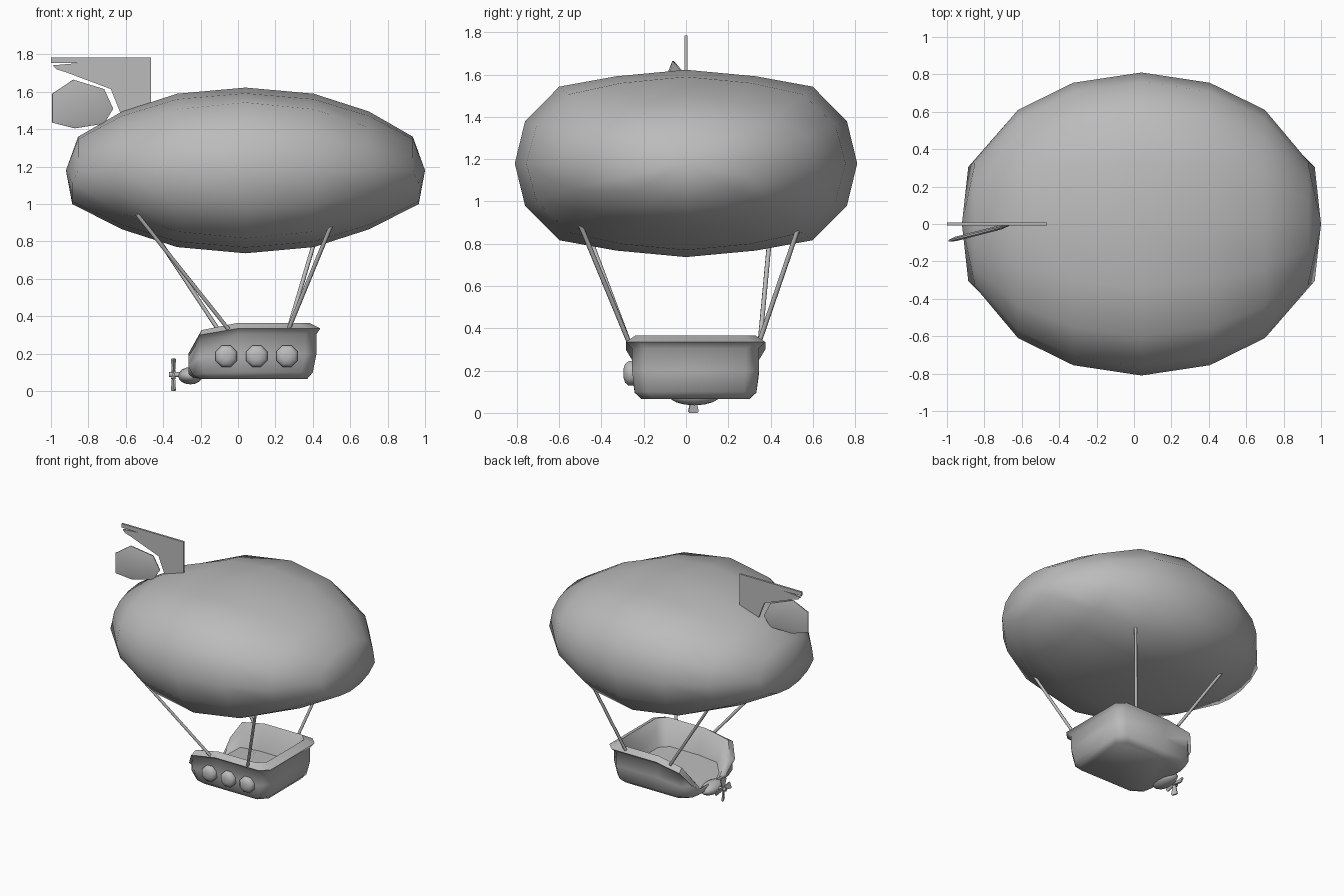
import bpy, bmesh, math
from mathutils import Vector, Matrix

if "Cube" in bpy.data.objects:
    bpy.data.objects.remove(bpy.data.objects["Cube"])

grey = bpy.data.materials.new("plain_grey")
grey.diffuse_color = (0.5, 0.5, 0.5, 1)
grey.use_nodes = True
grey.node_tree.nodes["Principled BSDF"].inputs["Base Color"].default_value = grey.diffuse_color


def finish(name, bm, angle=None):
    """Turn a bmesh into an object, smooth up to the given angle."""
    bmesh.ops.recalc_face_normals(bm, faces=bm.faces[:])
    mesh = bpy.data.meshes.new(name)
    bm.to_mesh(mesh)
    bm.free()
    mesh.materials.append(grey)
    obj = bpy.data.objects.new(name, mesh)
    bpy.context.collection.objects.link(obj)
    if angle:
        bpy.ops.object.select_all(action='DESELECT')
        obj.select_set(True)
        bpy.context.view_layer.objects.active = obj
        bpy.ops.object.shade_smooth_by_angle(angle=math.radians(angle))
    return obj


def loft(name, rings, angle):
    """Skin a list of closed loops and close both ends."""
    bm = bmesh.new()
    loops = [[bm.verts.new(p) for p in ring] for ring in rings]
    n = len(loops[0])
    for a, b in zip(loops, loops[1:]):
        for i in range(n):
            j = (i + 1) % n
            bm.faces.new((a[i], a[j], b[j], b[i]))
    for end in (loops[0], loops[-1]):
        bm.faces.new(end)
    bmesh.ops.remove_doubles(bm, verts=bm.verts[:], dist=1e-5)
    return finish(name, bm, angle)


def prism(name, outline, y0, y1, matrix=Matrix(), angle=None):
    """Extrude an x-z outline from y0 to y1."""
    bm = bmesh.new()
    face = bm.faces.new([bm.verts.new((x, y0, z)) for x, z in outline])
    ext = bmesh.ops.extrude_face_region(bm, geom=[face])
    moved = [v for v in ext['geom'] if isinstance(v, bmesh.types.BMVert)]
    bmesh.ops.translate(bm, vec=(0, y1 - y0, 0), verts=moved)
    bm.transform(matrix)
    return finish(name, bm, angle)


def rod(name, a, b, r, sides=8):
    a, b = Vector(a), Vector(b)
    d = b - a
    bm = bmesh.new()
    m = Matrix.Translation((a + b) / 2) @ d.to_track_quat('Z', 'Y').to_matrix().to_4x4()
    bmesh.ops.create_cone(bm, cap_ends=True, segments=sides, radius1=r, radius2=r,
                          depth=d.length, matrix=m)
    return finish(name, bm, 50)


# Balloon envelope: 16-sided sections, squarer in the middle than at the ends
quarter = [(1, 0), (.94, .45), (.74, .82), (.41, .93), (0, 1)]


def section(k, t):
    a = k * math.pi / 8
    c, s = math.cos(a), math.sin(a)
    q = k % 8 if k % 8 <= 4 else 8 - k % 8
    by, bz = quarter[q]
    return (c + (math.copysign(by, c) - c) * t, s + (math.copysign(bz, s) - s) * t)


half = [(0, .81, .443, 1), (.365, .755, .41, .8), (.66, .61, .315, .2), (.895, .33, .18, 0)]
stations = [(-x, w, h, t) for x, w, h, t in half[:0:-1]] + half
rings = []
for x, w, h, t in stations:
    ring = []
    for k in range(16):
        y, z = section(k, t)
        flare = 1.035 if abs(x) > .8 and z < -.3 else 1
        ring.append((.04 + x * flare, y * w, 1.18 + z * h))
    rings.append(ring)
rings = [[(-.92, 0, 1.18)] * 16] + rings + [[(1.0, 0, 1.18)] * 16]
bm = bmesh.new()
loops = [[bm.verts.new(p) for p in ring] for ring in rings[1:-1]]
poles = [bm.verts.new(rings[0][0]), bm.verts.new(rings[-1][0])]
for i in range(16):
    j = (i + 1) % 16
    for a, b in zip(loops, loops[1:]):
        bm.faces.new((a[i], a[j], b[j], b[i]))
    bm.faces.new((poles[0], loops[0][i], loops[0][j]))
    bm.faces.new((poles[1], loops[-1][j], loops[-1][i]))
finish("balloon_envelope", bm, 75)

# Tail fin with a thicker rail along its top
prism("tail_fin", [(-.465, 1.77), (-.72, 1.765), (-.99, 1.742), (-.97, 1.72), (-.92, 1.705),
                   (-.68, 1.615), (-.63, 1.49), (-.60, 1.44), (-.465, 1.46)], -.006, .006)
prism("fin_rail", [(-1, 1.785), (-1, 1.755), (-.465, 1.755), (-.465, 1.785)], -.008, .008)

# Rudder: a thin pillow turned away from the fin
outline = [(0, 1.51), (-.05, 1.615), (-.22, 1.665), (-.335, 1.59), (-.335, 1.435),
           (-.21, 1.405), (-.05, 1.43)]
turn = Matrix.Translation((-.668, -.006, 0)) @ Matrix.Rotation(math.radians(14.5), 4, 'Z')
rings = []
for y, s in ((-.012, .75), (-.004, 1), (.004, 1), (.012, .75)):
    rings.append([turn @ Vector((-.18 + (x + .18) * s, y, 1.53 + (z - 1.53) * s))
                  for x, z in outline])
loft("rudder", rings, 60)

# Gondola: open tub with a flared rim and a low stern
CY = .045
drop = [1, 1, 1, 1, .87, .5, .2, .2, .5, .87, 1, 1]


def plan(x0, x1, hy, z, c=.06):
    pts = [(x1, c - hy), (x1, hy - c), (x1 - c, hy), (0, hy), (x0 + c, hy), (x0, hy - c),
           (x0, hy * .5), (x0, -hy * .5), (x0, c - hy), (x0 + c, -hy), (0, -hy), (x1 - c, -hy)]
    return [(x, y + CY, .065 + (z - .065) * f) for (x, y), f in zip(pts, drop)]


loft("gondola", [plan(-.20, .37, .255, .065), plan(-.24, .40, .288, .10),
                 plan(-.265, .42, .30, .20), plan(-.265, .42, .30, .305),
                 plan(-.265, .44, .33, .335), plan(-.255, .38, .285, .365),
                 plan(-.235, .35, .24, .30), plan(-.215, .31, .205, .185)], 50)

# Three domed portholes on one side
for n, x in enumerate((-.063, .10, .262)):
    rings = []
    for y, r in ((-.24, .062), (-.272, .062), (-.288, .048), (-.296, .022)):
        rings.append([(x + r * math.cos((k + .5) * math.pi / 4), y,
                       .187 + r * math.sin((k + .5) * math.pi / 4)) for k in range(8)])
    loft(f"porthole_{n + 1}", rings, 60)

# Engine pod, propeller shaft and four blades
bm = bmesh.new()
bmesh.ops.create_uvsphere(bm, u_segments=12, v_segments=8, radius=1,
                          matrix=Matrix.Translation((-.255, .04, .082)) @
                          Matrix.Diagonal((.065, .12, .046, 1)))
finish("engine_pod", bm, 60)
rod("propeller_shaft", (-.37, .035, .088), (-.28, .035, .088), .013)
for k in range(4):
    m = (Matrix.Translation((-.345, .035, .0875)) @ Matrix.Rotation(k * math.pi / 2, 4, 'X') @
         Matrix.Rotation(math.radians(70), 4, 'Z'))
    prism(f"propeller_blade_{k + 1}", [(-.008, 0), (.008, 0), (.025, .08), (.018, .0875),
                                       (-.018, .0875), (-.025, .08)], -.005, .005, m)

# Suspension ropes
ropes = {"front_left": ((-.54, -.50, .945), (-.05, -.268, .33)),
         "front_right": ((.50, -.50, .89), (.27, -.268, .33)),
         "back_left": ((-.50, .405, .925), (-.11, .35, .335)),
         "back_right": ((.43, .53, .87), (.27, .345, .33))}
for key, (a, b) in ropes.items():
    rod(f"{key}_rope", a, b, .011)
